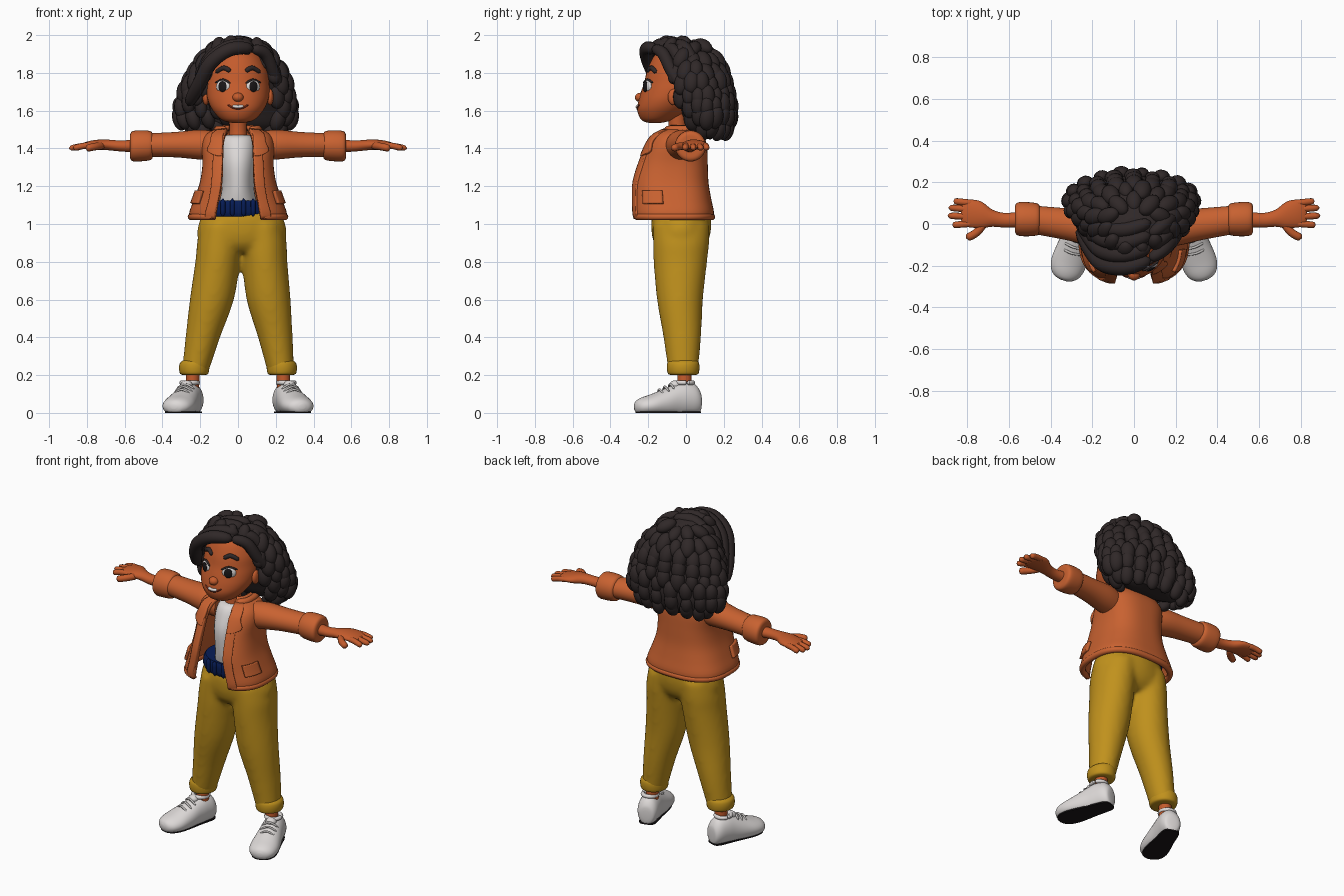
import bpy, bmesh, random
from math import sin, cos, pi, asin, sqrt, radians
from mathutils import Vector, Matrix

random.seed(4)
if "Cube" in bpy.data.objects:
    bpy.data.objects.remove(bpy.data.objects["Cube"])


def material(name, rgb):
    m = bpy.data.materials.new(name)
    m.use_nodes = True
    m.diffuse_color = (*rgb, 1)
    m.node_tree.nodes["Principled BSDF"].inputs["Base Color"].default_value = (*rgb, 1)
    return m


SKIN = material("warm skin", (.55, .105, .025))
JACKET = material("rust jacket", (.58, .121, .03))
PANTS = material("mustard cloth", (.53, .285, .012))
HAIR = material("soft black hair", (.029, .021, .021))
WHITE = material("off white", (.72, .69, .68))
NAVY = material("navy belt", (.002, .012, .095))
BLACK = material("black rubber", (.01, .008, .009))
LIP = material("dark lip", (.2, .025, .01))
LACE = material("grey lace", (.55, .53, .52))


# Shapes are lists of rings, which part() skins and caps
def smooth(rows, k=4):
    out = []
    for i in range(len(rows) - 1):
        quad = [rows[max(0, min(len(rows) - 1, i + j))] for j in (-1, 0, 1, 2)]
        for s in range(k):
            t = s / k
            out.append(tuple(b + t * (c - a) / 2 + t * t * (a - 2.5 * b + 2 * c - d / 2)
                             + t ** 3 * (1.5 * (b - c) + (d - a) / 2) for a, b, c, d in zip(*quad)))
    return out + [tuple(rows[-1])]


def lookup(rows, z):
    z = max(rows[0][0], min(rows[-1][0], z))
    for a, b in zip(rows, rows[1:]):
        if z <= b[0]:
            t = (z - a[0]) / max(b[0] - a[0], 1e-6)
            return [p + (q - p) * t for p, q in zip(a, b)]
    return rows[-1]


def loft(rows, axis="z", n=32):
    rings = []
    for pos, a, b, ra, rb in smooth(rows):
        ring = []
        for i in range(n):
            v = [a + ra * cos(2 * pi * i / n), b + rb * sin(2 * pi * i / n)]
            v.insert("xyz".index(axis), pos)
            ring.append(Vector(v))
        rings.append(ring)
    return rings


def tube(points, r, sharp=6, k=5, n=10):
    pts = [Vector(p) for p in smooth(points, k)]
    u, rings = Vector((.3, .5, .8)), []
    for i, p in enumerate(pts):
        t = (pts[min(i + 1, len(pts) - 1)] - pts[max(i - 1, 0)]).normalized()
        u = (u - t * u.dot(t)).normalized()
        w = t.cross(u)
        f = r * max(.15, sqrt(1 - abs(2 * i / (len(pts) - 1) - 1) ** sharp))
        rings.append([p + f * (u * cos(2 * pi * j / n) + w * sin(2 * pi * j / n)) for j in range(n)])
    return rings


def blob(loc, size, rot=Matrix.Identity(3), n=14, m=10):
    rings = []
    for i in range(m + 1):
        a = .03 + (pi - .06) * i / m
        rings.append([Vector(loc) + rot @ Vector((size[0] * sin(a) * cos(2 * pi * j / n),
                      size[1] * sin(a) * sin(2 * pi * j / n), size[2] * cos(a))) for j in range(n)])
    return rings


def finish(bm, name, mat):
    bmesh.ops.recalc_face_normals(bm, faces=bm.faces)
    me = bpy.data.meshes.new(name)
    bm.to_mesh(me)
    bm.free()
    me.materials.append(mat)
    me.shade_smooth()
    me.set_sharp_from_angle(angle=radians(50))
    ob = bpy.data.objects.new(name, me)
    bpy.context.scene.collection.objects.link(ob)
    return ob


def part(name, mat, shapes):
    bm = bmesh.new()
    for rings in shapes:
        vs = [[bm.verts.new(p) for p in ring] for ring in rings]
        n = len(vs[0])
        for a, b in zip(vs, vs[1:]):
            for j in range(n):
                bm.faces.new((a[j], a[(j + 1) % n], b[(j + 1) % n], b[j]))
        bm.faces.new(vs[0])
        bm.faces.new(vs[-1])
    return finish(bm, name, mat)


def flip(shape):
    return [[Vector((-p.x, p.y, p.z)) for p in ring] for ring in shape]


def pair(name, mat, shapes):
    part("left_" + name, mat, shapes)
    part("right_" + name, mat, [flip(s) for s in shapes])


def sheet(name, mat, grid, thick):
    bm = bmesh.new()
    vs = [[bm.verts.new(p) for p in row] for row in grid]
    for a, b in zip(vs, vs[1:]):
        for j in range(len(a) - 1):
            bm.faces.new((a[j], a[j + 1], b[j + 1], b[j]))
    mod = finish(bm, name, mat).modifiers.new("thickness", "SOLIDIFY")
    mod.thickness, mod.offset = thick, 0


# Trousers: hips and legs fused into one soft surface, hips swayed a little to the left
leg = loft([(.21, .228, -.015, .07, .078), (.4, .192, -.02, .092, .1), (.6, .15, -.032, .117, .122),
            (.8, .125, -.03, .119, .142), (.9, .117, -.026, .12, .149), (1, .105, -.025, .112, .15)])
hips = loft([(.85, 0, -.028, .12, .1), (.89, 0, -.028, .205, .137), (.95, 0, -.026, .238, .156),
             (1.03, 0, -.025, .22, .158), (1.08, 0, -.025, .19, .14)])
legwear = [leg, flip(leg), hips]
for shape in legwear:
    for ring in shape:
        for p in ring:
            p.x += .03 * (min(p.z, .9) - .21)
trousers = part("trousers", PANTS, legwear)
rm = trousers.modifiers.new("fuse", "REMESH")
rm.mode, rm.voxel_size, rm.use_smooth_shade = "VOXEL", .012, True
sm = trousers.modifiers.new("soften", "SMOOTH")
sm.factor, sm.iterations = .5, 16
pair("trouser_cuff", PANTS, [loft([(.2, .232, -.015, .055, .06), (.207, .232, -.015, .074, .08),
     (.235, .232, -.015, .08, .086), (.262, .23, -.015, .078, .084), (.277, .227, -.015, .066, .076)])])
pair("ankle", SKIN, [loft([(.1, .243, -.008, .036, .038), (.23, .238, -.008, .036, .038)])])

# Shoes: lofted heel to toe, with a thin dark sole plate, turned outwards
SHOE = [(.085, 0, .06, .02, .03), (.078, 0, .06, .045, .06), (.05, 0, .07, .06, .083),
        (0, 0, .073, .066, .092), (-.05, 0, .065, .07, .09), (-.12, 0, .05, .08, .075),
        (-.19, 0, .04, .085, .058), (-.24, 0, .035, .073, .046), (-.268, 0, .033, .047, .032),
        (-.279, 0, .033, .015, .012)]
shoe = loft(SHOE, "y")
for ring in shoe:
    for p in ring:
        p.z = max(p.z, .003)
edge = [(r[3] * .84, r[0] * .97) for r in smooth(SHOE)]
edge += [(-x, y) for x, y in reversed(edge)]
sole = [[Vector((x, y, z)) for x, y in edge] for z in (0, .008)]
rim = tube([(.043 * cos(a * pi / 8), .045 * sin(a * pi / 8) - .003, .16) for a in range(17)], .012, 60, 2)
tongue = blob((0, -.055, .148), (.032, .03, .024))
laces = [tube([(-.05, y, top - .022), (0, y - .008, top + .004), (.05, y, top - .022)], .006)
         for y, top in ((-.075, .149), (-.105, .135), (-.135, .12))]
turn = Matrix.Translation((.255, -.005, 0)) @ Matrix.Rotation(radians(18), 4, "Z")
placed = [[[turn @ p for p in ring] for ring in s] for s in [shoe, rim, tongue, sole] + laces]
pair("shoe", WHITE, placed[:3])
pair("shoe_sole", BLACK, placed[3:4])
pair("shoe_laces", LACE, placed[4:])

# Shirt and belt
part("shirt", WHITE, [loft([(1.06, 0, -.03, .11, .12), (1.12, 0, -.035, .098, .135), (1.2, 0, -.045, .085, .138),
     (1.32, 0, -.05, .092, .137), (1.41, 0, -.045, .095, .114), (1.455, 0, -.045, .082, .088), (1.47, 0, -.045, .06, .06)])])
part("belt", NAVY, [loft([(1.04, 0, -.028, .185, .152), (1.06, 0, -.028, .195, .16), (1.1, 0, -.03, .19, .16),
     (1.125, 0, -.032, .175, .152)])]
     + [tube([(x, -.19 + x * x * 2, 1.04), (x, -.195 + x * x * 2, 1.135)], .013) for x in (-.08, -.03, .03, .08)])

# Jacket body: z, x centre, y centre, half width, half depth, half opening
BODY = smooth([(1.025, 0, -.07, .242, .2, .12), (1.06, 0, -.07, .248, .208, .115), (1.13, 0, -.077, .222, .201, .102),
               (1.22, 0, -.083, .192, .192, .086), (1.32, 0, -.07, .178, .175, .082), (1.42, 0, -.05, .183, .15, .078),
               (1.47, 0, -.042, .16, .122, .068), (1.5, 0, -.02, .1, .085, .055), (1.515, 0, -.015, .075, .07, .045)])


def on_jacket(a, z, off=0.0):
    _, _, cy, rx, ry, _ = lookup(BODY, z)
    s, c = sin(a), cos(a)
    return Vector(((rx + off) * abs(s) ** .75 * (1 if s > 0 else -1),
                   cy - (ry + off) * abs(c) ** .75 * (1 if c > 0 else -1), z))


def angle(x, z):
    return asin(min(1, (x / lookup(BODY, z)[3]) ** (4 / 3)))


def around(z, off, n=60):
    a = angle(lookup(BODY, z)[5], z)
    return [on_jacket(a + (2 * pi - 2 * a) * i / n, z, off) for i in range(n + 1)]


def panel(name, rows, off, thick):
    for side, s in (("left_", 1), ("right_", -1)):
        sheet(side + name, JACKET, [[on_jacket(s * (a + (b - a) * i / 8), z, off) for i in range(9)]
                                    for z, a, b in smooth(rows)], thick)


sheet("jacket_body", JACKET, [around(r[0], 0) for r in BODY], .02)
part("jacket_hem", JACKET, [tube(around(1.038, .002), .018, 60, 1)])
part("jacket_collar", JACKET, [tube(around(1.5, .008), .021, 20, 1)])
panel("placket", [(z, angle(w, z), angle(w + .045, z)) for z, w in
                  ((1.03, .117), (1.12, .102), (1.2, .087), (1.3, .08), (1.4, .076))], .008, .02)
panel("lapel", [(z, angle(a, z), angle(b, z)) for z, a, b in
                ((1.36, .08, .1), (1.385, .077, .145), (1.44, .072, .13), (1.5, .05, .085))], .017, .014)
panel("pocket_flap", [(1.108, .92, 1.45), (1.14, .92, 1.45), (1.175, .92, 1.45)], .016, .018)

# Sleeves and turned-up cuffs
pair("sleeve", JACKET, [loft([(.09, -.035, 1.41, .07, .075), (.2, -.02, 1.42, .085, .079), (.33, 0, 1.42, .076, .067),
                              (.48, .02, 1.418, .068, .062)], "x")])
pair("sleeve_cuff", JACKET, [loft([(.45, .02, 1.415, .06, .058), (.463, .022, 1.415, .076, .076),
     (.51, .023, 1.414, .082, .082), (.555, .024, 1.412, .08, .08), (.57, .024, 1.412, .066, .066),
     (.572, .024, 1.412, .04, .04)], "x")])

# Forearm and hand
hand = [loft([(.54, .022, 1.413, .038, .034), (.62, .018, 1.413, .035, .029), (.68, .028, 1.418, .041, .028),
              (.73, .043, 1.42, .063, .027), (.78, .05, 1.418, .067, .023), (.82, .05, 1.413, .058, .016),
              (.83, .05, 1.412, .03, .008)], "x")]
for y, tip, x in ((.1, .11, .866), (.067, .079, .89), (.034, .04, .894), (.003, -.005, .872)):
    hand.append(tube([(.77, y, 1.417), (.82, (y + tip) / 2, 1.413), (x, tip, 1.4)], .0165))
hand.append(tube([(.71, .015, 1.415), (.755, -.04, 1.41), (.805, -.068, 1.4)], .02))
pair("hand", SKIN, hand)

# Head and face
HEAD = [(1.535, 0, -.165, .03, .03), (1.55, 0, -.155, .085, .08), (1.6, 0, -.125, .133, .133),
        (1.65, 0, -.1, .158, .152), (1.7, 0, -.072, .167, .166), (1.75, 0, -.056, .165, .165),
        (1.82, 0, -.045, .155, .158), (1.9, 0, -.04, .11, .12), (1.94, 0, -.04, .03, .03)]
FACE = smooth(HEAD)


def on_face(x, z, off=.0):
    _, _, cy, rx, ry = lookup(FACE, z)
    return Vector((x, cy - ry * sqrt(1 - (x / rx) ** 2) - off, z))


part("head", SKIN, [loft(HEAD, n=40), blob((0, -.241, 1.67), (.03, .03, .025))])
part("neck", SKIN, [loft([(1.42, 0, -.045, .055, .055), (1.5, 0, -.045, .046, .046), (1.6, 0, -.05, .05, .05)])])
pair("ear", SKIN, [blob((.17, -.065, 1.672), (.018, .032, .043))])
look = Matrix.Rotation(radians(28), 3, "Z")
out = look @ Vector((0, -1, 0))
eye = on_face(.08, 1.728, -.005)
pair("eye_white", WHITE, [blob(eye, (.041, .016, .034), look)])
pair("iris", BLACK, [blob(eye + out * .012 - look @ Vector((.004, 0, 0)), (.025, .008, .029), look)])
pair("eye_lash", HAIR, [tube([on_face(.04, 1.744, .007), on_face(.078, 1.764, .008), on_face(.12, 1.748, .006)], .006)])
pair("eyebrow", HAIR, [tube([on_face(.04, 1.808, .001), on_face(.075, 1.826, .001), on_face(.118, 1.802, .001)], .013)])
part("smile", LIP, [tube([on_face(x, 1.611 + 7 * x * x, .0) for x in (-.056, -.03, 0, .03, .056)], .005)])
part("teeth", WHITE, [tube([on_face(x, 1.62 + 5 * x * x, 0) for x in (-.03, 0, .03)], .009)])

# Hair: core volume, bumpy curls behind, long strands swept from a side parting
CORE = smooth([(1.47, 0, .14, .16, .06), (1.52, -.01, .12, .265, .11), (1.6, -.013, .106, .303, .137),
               (1.7, -.003, .072, .28, .154), (1.8, 0, .04, .24, .158), (1.88, 0, .017, .18, .143),
               (1.94, 0, -.015, .125, .11), (1.97, 0, -.03, .06, .06)])
part("hair_core", HAIR, [loft(CORE)])
curls = []
for row in range(8):
    z = 1.503 + .061 * row
    _, cx, cy, rx, ry = lookup(CORE, z)
    n = int(pi * (rx + ry) / .07)
    for i in range(n):
        a = 2 * pi * (i + row % 2 / 2) / n
        p = Vector((cx + rx * sin(a), cy - ry * cos(a), z + random.uniform(-.014, .014)))
        limit = -.1 + (1.85 - z) * .42 - (.07 if p.x < 0 else 0)
        if p.y > limit:
            normal = Vector((p.x / .09, (p.y - .06) / .035, (z - 1.66) / .1))
            rot = normal.to_track_quat("X", "Z").to_matrix()
            g = random.uniform(.88, 1.14)
            curls.append(blob(p, (.035 * g, .039 * g, .058 * g), rot))
part("hair_curls", HAIR, curls)
strands = []
for i in range(4):
    d, lift = .06 * i, min(.03, .014 * i)
    strands.append(tube([(.08, -.17 + d, 1.93 + lift), (-.04, -.208 + d, 1.925 + lift), (-.145, -.195 + d, 1.852 + lift),
                         (-.205, -.13 + d * .9, 1.74), (-.265, -.02 + d * .6, 1.63)], .038))
for i in range(3):
    d, lift = .06 * i, .014 * i
    strands.append(tube([(.075, -.17 + d, 1.93 + lift), (.145, -.12 + d, 1.9 + lift), (.19, -.07 + d, 1.8 + lift),
                         (.23, .01 + d * .8, 1.69), (.265, .05 + d * .5, 1.6)], .033))
part("hair_strands", HAIR, strands)
